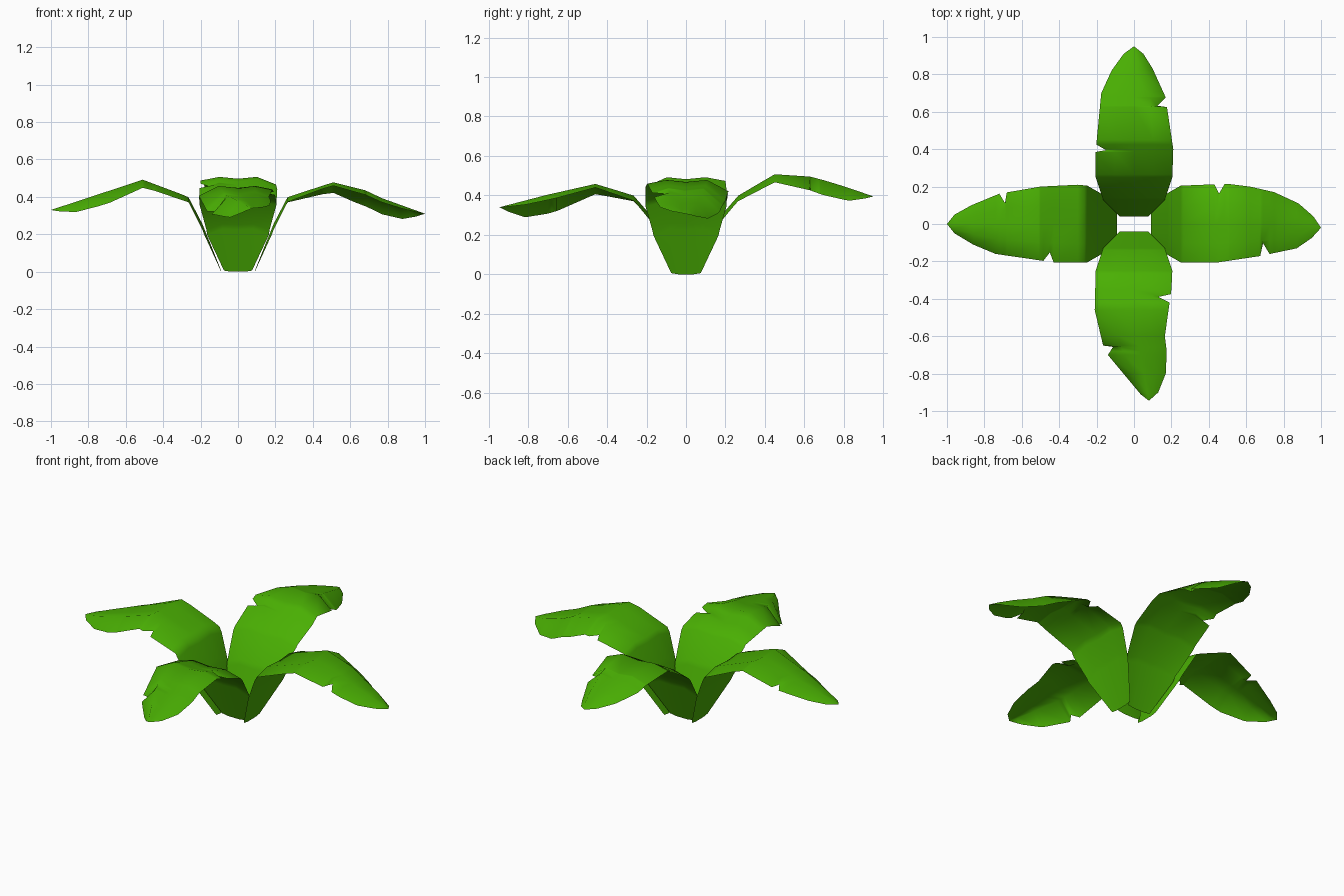
import bpy, bmesh
from math import radians
from mathutils import Matrix

cube = bpy.data.objects.get("Cube")
if cube:
    bpy.data.objects.remove(cube, do_unlink=True)

# Leaf colour
LEAF_GREEN = (0.068, 0.43, 0.001, 1)
green = bpy.data.materials.new("leaf_green")
green.use_nodes = True
green.diffuse_color = LEAF_GREEN
shader = green.node_tree.nodes["Principled BSDF"]
shader.inputs["Base Color"].default_value = LEAF_GREEN
shader.inputs["Roughness"].default_value = 0.8


def sample(points, r):
    """Linear interpolation along a list of (distance, value) pairs."""
    for (start, low), (end, high) in zip(points, points[1:]):
        if r <= end:
            return low + (high - low) * max(r - start, 0) / (end - start)
    return points[-1][1]


def build_leaf(name, angle, root, rib, left, right, tears, droops, tip_shift=0):
    """A thin leaf growing outward along +x, then turned about z.

    rib holds (distance, height); left and right hold (distance, offset) of
    the margins; tears hold one (start, apex, end, depth) for each margin;
    droops scale how far each margin hangs below the rib.
    """
    tip = rib[-1][0]
    rib = [(root, 0), (root + 0.1, 0.25), (0.265, 0.39)] + rib
    stem = [(root, 0.075), (root + 0.09, 0.165), (0.25, 0.205)]
    margins = [stem + side + [(tip, sign * tip_shift)]
               for side, sign in ((left, 1), (right, -1))]
    centre = [(root, 0), (0.5, 0), (tip, tip_shift)]
    # Both margins flare near the root; further out the leaf twists
    flare = [(root, -0.006), (root + 0.09, 0.028), (0.25, 0.018), (0.45, 0)]
    droop = [(0.25, 0), (0.45, 0.032), (0.65, 0.066),
             (tip - 0.2, 0.072), (tip - 0.1, 0.058), (tip, 0)]
    hump = [(root, 0), (0.3, 0.01), (0.7, 0.01), (tip, 0)]

    stations = {round(r, 3) for line in (rib, *margins) for r, _ in line}
    stations |= {r for tear in tears for r in tear[:3]}

    def half_section(r, side):
        """Margin and hump of one half of the leaf."""
        sign = (1, -1)[side]
        start, apex, end, depth = tears[side]
        width = sample(margins[side], r)
        cut = sample([(start, 0), (apex, depth), (end, 0)], r)
        middle, height = sample(centre, r), sample(rib, r)
        drop = sample(flare, r) + sample(droop, r) * droops[side]
        edge = (r, sign * (width - cut), height - drop)
        fold = (r, (sign * width + middle) / 2, height + sample(hump, r))
        return edge, fold

    bm = bmesh.new()
    rows = []
    for r in sorted(stations):
        left_edge, left_fold = half_section(r, 0)
        right_edge, right_fold = half_section(r, 1)
        spine = (r, sample(centre, r), sample(rib, r))
        rows.append([bm.verts.new(co) for co in
                     (right_edge, right_fold, spine, left_fold, left_edge)])
    for a, b in zip(rows, rows[1:]):
        for j in range(len(a) - 1):
            bm.faces.new((a[j], b[j], b[j + 1], a[j + 1]))
    bmesh.ops.remove_doubles(bm, verts=bm.verts, dist=0.0005)
    bm.transform(Matrix.Rotation(radians(angle), 4, "Z"))
    for face in bm.faces:
        face.smooth = True

    mesh = bpy.data.meshes.new(name)
    bm.to_mesh(mesh)
    bm.free()
    mesh.materials.append(green)
    leaf = bpy.data.objects.new(name, mesh)
    bpy.context.collection.objects.link(leaf)
    return leaf


# Four leaves around an open centre, each with a tear in both margins
build_leaf(
    "left_leaf", 0, root=0.09,
    rib=[(0.51, 0.468), (0.68, 0.425), (0.77, 0.385), (1.0, 0.31)],
    left=[(0.5, 0.215), (0.62, 0.2), (0.75, 0.17), (0.88, 0.11), (0.96, 0.04)],
    right=[(0.45, 0.205), (0.67, 0.172), (0.87, 0.13), (0.95, 0.075)],
    tears=[(0.43, 0.455, 0.485, 0.05), (0.675, 0.69, 0.725, 0.065)],
    droops=(1.1, 0.2), tip_shift=-0.02)

build_leaf(
    "back_leaf", 90, root=0.04,
    rib=[(0.45, 0.497), (0.63, 0.485), (0.8, 0.44), (0.95, 0.395)],
    left=[(0.39, 0.205), (0.7, 0.175), (0.82, 0.12), (0.91, 0.055)],
    right=[(0.4, 0.21), (0.68, 0.168), (0.83, 0.1), (0.91, 0.05)],
    tears=[(0.385, 0.395, 0.425, 0.055), (0.625, 0.632, 0.675, 0.05)],
    droops=(0.3, 0.95))

build_leaf(
    "right_leaf", 180, root=0.09,
    rib=[(0.51, 0.482), (0.68, 0.425), (1.0, 0.33)],
    left=[(0.43, 0.205), (0.74, 0.16), (0.86, 0.11), (0.96, 0.05)],
    right=[(0.3, 0.21), (0.5, 0.2), (0.72, 0.162), (0.87, 0.1), (0.96, 0.05)],
    tears=[(0.43, 0.45, 0.485, 0.05), (0.68, 0.69, 0.72, 0.055)],
    droops=(0.8, 0.2))

build_leaf(
    "front_leaf", -90, root=0.04,
    rib=[(0.46, 0.448), (0.65, 0.405), (0.945, 0.34)],
    left=[(0.35, 0.2), (0.6, 0.165), (0.68, 0.175), (0.8, 0.17), (0.9, 0.13)],
    right=[(0.46, 0.21), (0.65, 0.165), (0.7, 0.14), (0.82, 0.04), (0.91, -0.035)],
    tears=[(0.375, 0.39, 0.42, 0.065), (0.65, 0.657, 0.7, 0.05)],
    droops=(0.25, 1.25), tip_shift=0.08)
